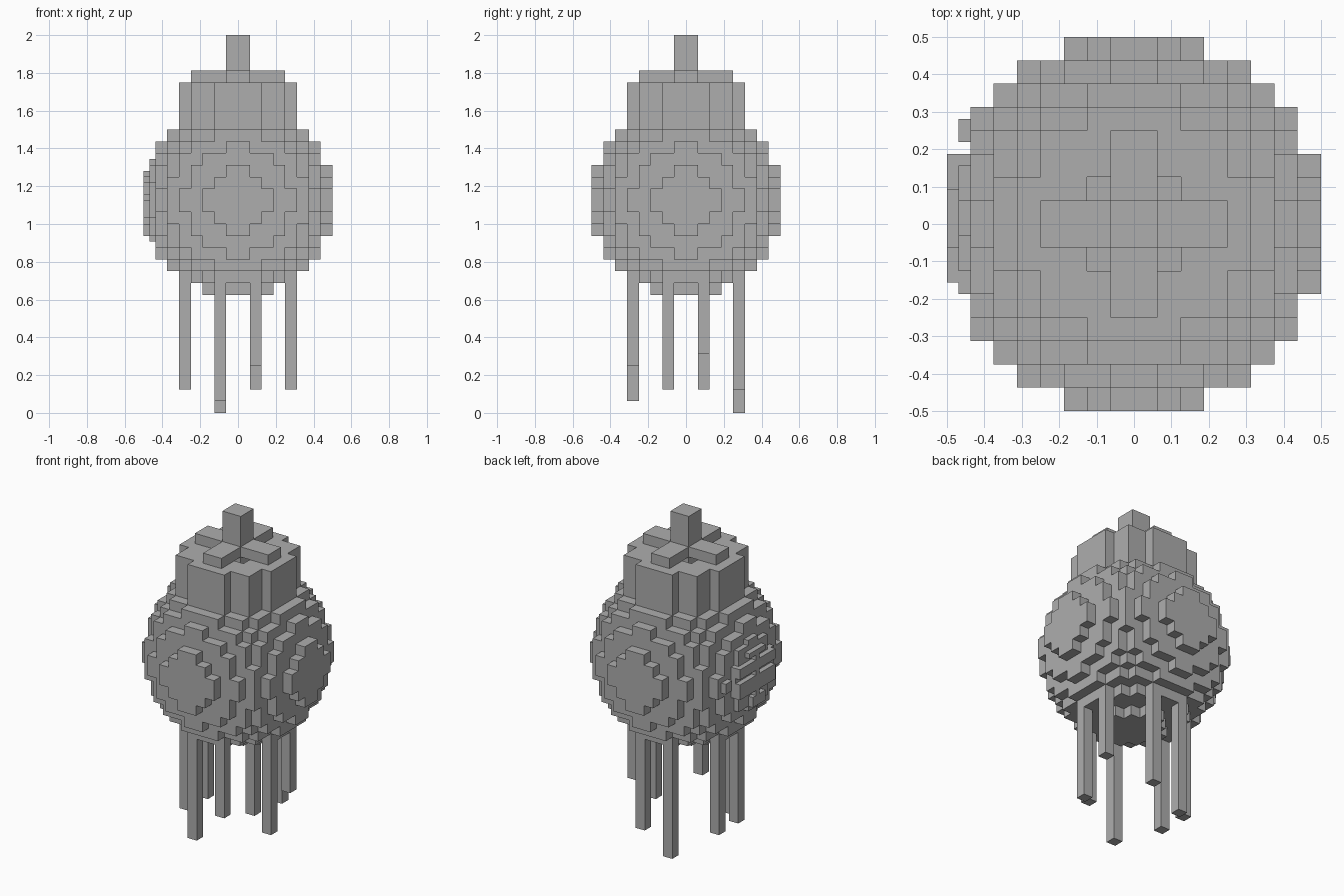
import bpy
import bmesh
from itertools import product
from mathutils import Matrix, Vector

V = 1 / 16          # block size
R = 8               # body radius in blocks
CENTRE = Vector((0, 0, 18 * V))

cube = bpy.data.objects.get("Cube")
if cube:
    bpy.data.objects.remove(cube, do_unlink=True)

grey = bpy.data.materials.new("plain grey")
grey.use_nodes = True
grey.diffuse_color = (0.42, 0.42, 0.42, 1)
grey.node_tree.nodes["Principled BSDF"].inputs["Base Color"].default_value = grey.diffuse_color


def finish(name, bm):
    mesh = bpy.data.meshes.new(name)
    bm.to_mesh(mesh)
    bm.free()
    mesh.materials.append(grey)
    obj = bpy.data.objects.new(name, mesh)
    bpy.context.collection.objects.link(obj)
    return obj


def add_box(bm, lo, hi):
    """Add a box between two corners given in blocks."""
    lo, hi = Vector(lo) * V, Vector(hi) * V
    matrix = Matrix.Translation((lo + hi) / 2) @ Matrix.Diagonal((*(hi - lo), 1))
    bmesh.ops.create_cube(bm, size=1, matrix=matrix)


def boxes(name, *corners):
    bm = bmesh.new()
    for lo, hi in corners:
        add_box(bm, lo, hi)
    return finish(name, bm)


def block_mesh(name, filled, centre):
    """Skin a set of unit blocks with only their outside faces."""
    bm = bmesh.new()
    for cell in filled:
        for axis, sign in product(range(3), (-1, 1)):
            near = list(cell)
            near[axis] += sign
            if tuple(near) in filled:
                continue
            u, w = (axis + 1) % 3, (axis + 2) % 3
            quad = []
            for a, b in ((0, 0), (1, 0), (1, 1), (0, 1)):
                p = Vector(cell)
                p[axis] += sign > 0
                p[u] += a
                p[w] += b
                quad.append(bm.verts.new(p * V + centre))
            bm.faces.new(quad if sign > 0 else quad[::-1])
    bmesh.ops.remove_doubles(bm, verts=bm.verts, dist=V / 100)
    return finish(name, bm)


# Round block body, with the outermost slab on -x left off for the panel
span = range(-R, R)
body = {c for c in product(span, repeat=3)
        if sum((i + 0.5) ** 2 for i in c) < R * R and c[0] > -R}
block_mesh("body", body, CENTRE)

# Cap: stepped column, with a sunken middle left between the top arms
cap = set()
for x, y, z in product(range(-5, 5), range(-5, 5), range(24, 28)):
    ax, ay = abs(x + 0.5), abs(y + 0.5)
    inside = max(ax, ay) < 4 or min(ax, ay) < 2
    sunken = z == 27 and max(ax, ay) < 2
    if inside and not sunken:
        cap.add((x, y, z))
block_mesh("cap", cap, Vector())

# Crossed arms and stem on the cap
boxes("cap_arm_across", ((-4, -1, 28), (4, 1, 29)))
boxes("cap_arm_front", ((-1, -4, 28), (1, -1, 29)))
boxes("cap_arm_back", ((-1, 1, 28), (1, 4, 29)))
boxes("stem", ((-1, -1, 27), (1, 1, 32)))

# Eight hanging legs: corner position and height of the lower end
legs = {
    "front_right": (-2, -5, 1), "front_left": (1, -5, 4),
    "back_right": (-2, 4, 0), "back_left": (1, 4, 2),
    "right_front": (-5, -2, 2), "right_back": (-5, 1, 2),
    "left_front": (4, -2, 2), "left_back": (4, 1, 5),
}
for name, (x, y, z) in legs.items():
    boxes(name + "_leg", ((x, y, z), (x + 1, y + 1, 12)))

# Finely blocked panel on the -x side: stepped base, then raised bars
boxes("panel_base",
      ((-7.5, -3, 16.5), (-7, 3, 19.5)),
      ((-7.5, -2, 15), (-7, 2.5, 16.5)),
      ((-7.5, -2, 19.5), (-7, 2.5, 21)),
      ((-7.5, -0.5, 14.5), (-7, 1, 15)),
      ((-7.5, -0.5, 21), (-7, 1, 21.5)),
      ((-7.5, 3.5, 17.5), (-7, 4.5, 18.5)))
bars = [(15, 16, -1, 1), (16.5, 18, -2.5, 3), (18.5, 19.5, -2.5, 3), (20, 20.5, -1, 1.5)]
boxes("panel_bars", *[((-8, y0, z0), (-7.5, y1, z1)) for z0, z1, y0, y1 in bars])
boxes("panel_post", *[((-8, 0, lo[1]), (-7.5, 0.5, hi[0])) for lo, hi in zip(bars, bars[1:])])
